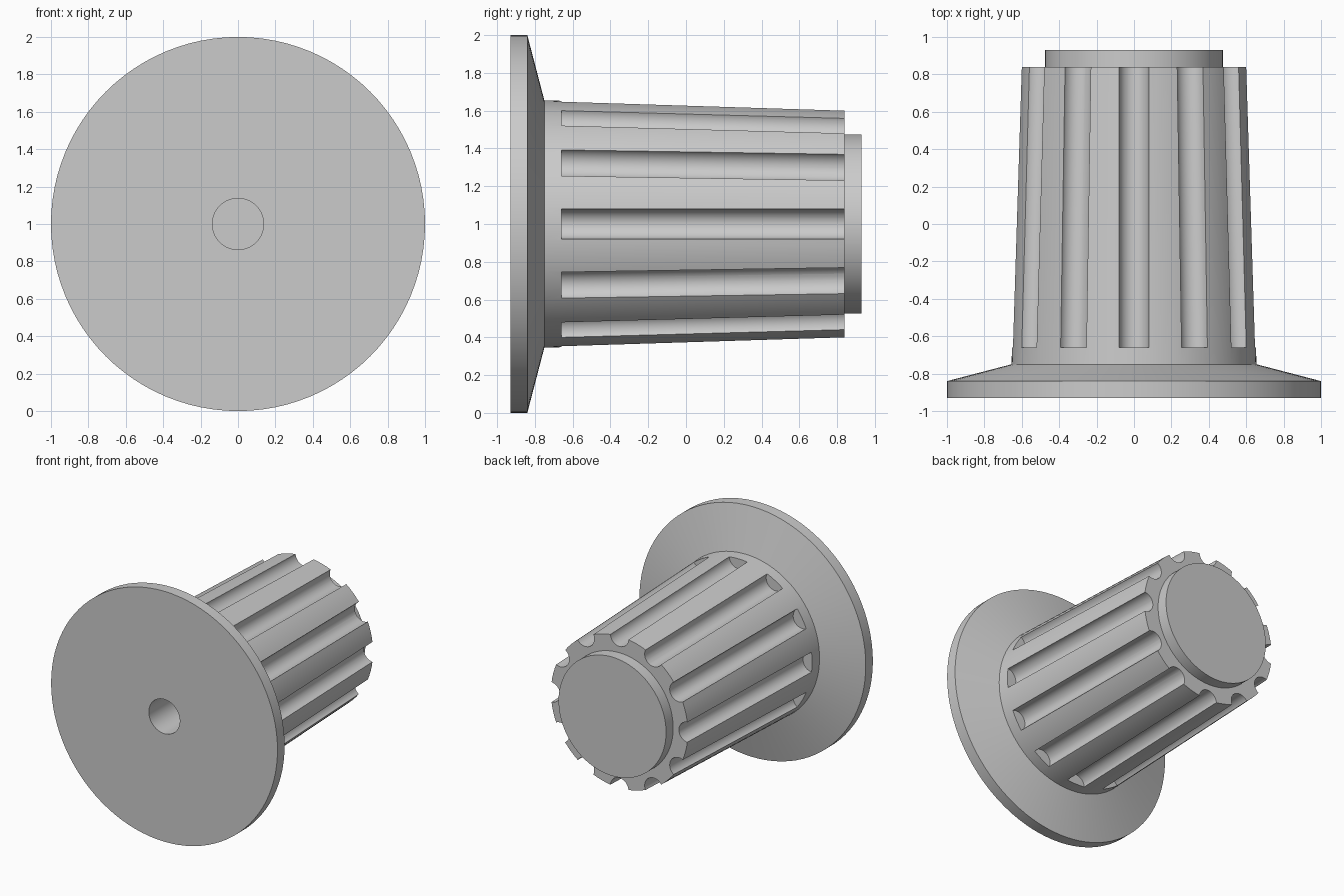
import bpy, bmesh, math
from mathutils import Matrix, Vector

cube = bpy.data.objects.get("Cube")
if cube:
    bpy.data.objects.remove(cube, do_unlink=True)

CENTRE = Vector((0, 0, 1))
SEGMENTS = 96
GROOVES = 12
GROOVE_RADIUS = 0.08

grey = bpy.data.materials.new("plain grey")
grey.use_nodes = True
grey.diffuse_color = (0.6, 0.6, 0.6, 1)
grey.node_tree.nodes["Principled BSDF"].inputs["Base Color"].default_value = (0.6, 0.6, 0.6, 1)


def make_object(name, bm):
    bmesh.ops.remove_doubles(bm, verts=bm.verts, dist=1e-5)
    bmesh.ops.recalc_face_normals(bm, faces=bm.faces)
    mesh = bpy.data.meshes.new(name)
    bm.to_mesh(mesh)
    bm.free()
    mesh.materials.append(grey)
    obj = bpy.data.objects.new(name, mesh)
    bpy.context.collection.objects.link(obj)
    return obj


def loft(bm, rings):
    """Skin a row of equal rings and cap both ends."""
    loops = [[bm.verts.new(p) for p in ring] for ring in rings]
    for a, b in zip(loops, loops[1:]):
        for i in range(len(a)):
            j = (i + 1) % len(a)
            bm.faces.new((a[i], a[j], b[j], b[i]))
    bm.faces.new(loops[0])
    bm.faces.new(loops[-1])


def ring(y, radius, count, offset=0.0):
    """Circle in the xz plane, raised by offset from the knob axis."""
    steps = [math.tau * i / count for i in range(count)]
    return [CENTRE + Vector((radius * math.sin(a), y, offset + radius * math.cos(a)))
            for a in steps]


def body_radius(y):
    return 0.655 - 0.05 * (y + 0.75) / 1.59


# Turned body: shaft hole, flange, sloped shoulder, tapered grip, end boss
profile = [(0.3, 0.137), (-0.93, 0.137), (-0.93, 1), (-0.84, 1), (-0.75, 0.655),
           (0.84, 0.605), (0.84, 0.475), (0.93, 0.475)]
bm = bmesh.new()
loft(bm, [ring(y, r, SEGMENTS) for y, r in profile])
knob = make_object("knob", bm)

# Round grip grooves following the taper
bm = bmesh.new()
for i in range(GROOVES):
    turn = (Matrix.Translation(CENTRE) @ Matrix.Rotation(math.tau * i / GROOVES, 4, "Y")
            @ Matrix.Translation(-CENTRE))
    loft(bm, [[turn @ p for p in ring(y, GROOVE_RADIUS, 32, body_radius(y))]
              for y in (-0.66, 1.0)])
cutter = make_object("groove_cutter", bm)
cutter.hide_render = True

cut = knob.modifiers.new("grooves", "BOOLEAN")
cut.operation = "DIFFERENCE"
cut.solver = "EXACT"
cut.object = cutter
bpy.context.view_layer.objects.active = knob
knob.select_set(True)
bpy.ops.object.modifier_apply(modifier=cut.name)
bpy.data.objects.remove(cutter, do_unlink=True)

# Smooth round walls, crisp machined edges
bpy.ops.object.shade_smooth_by_angle(angle=math.radians(14))
